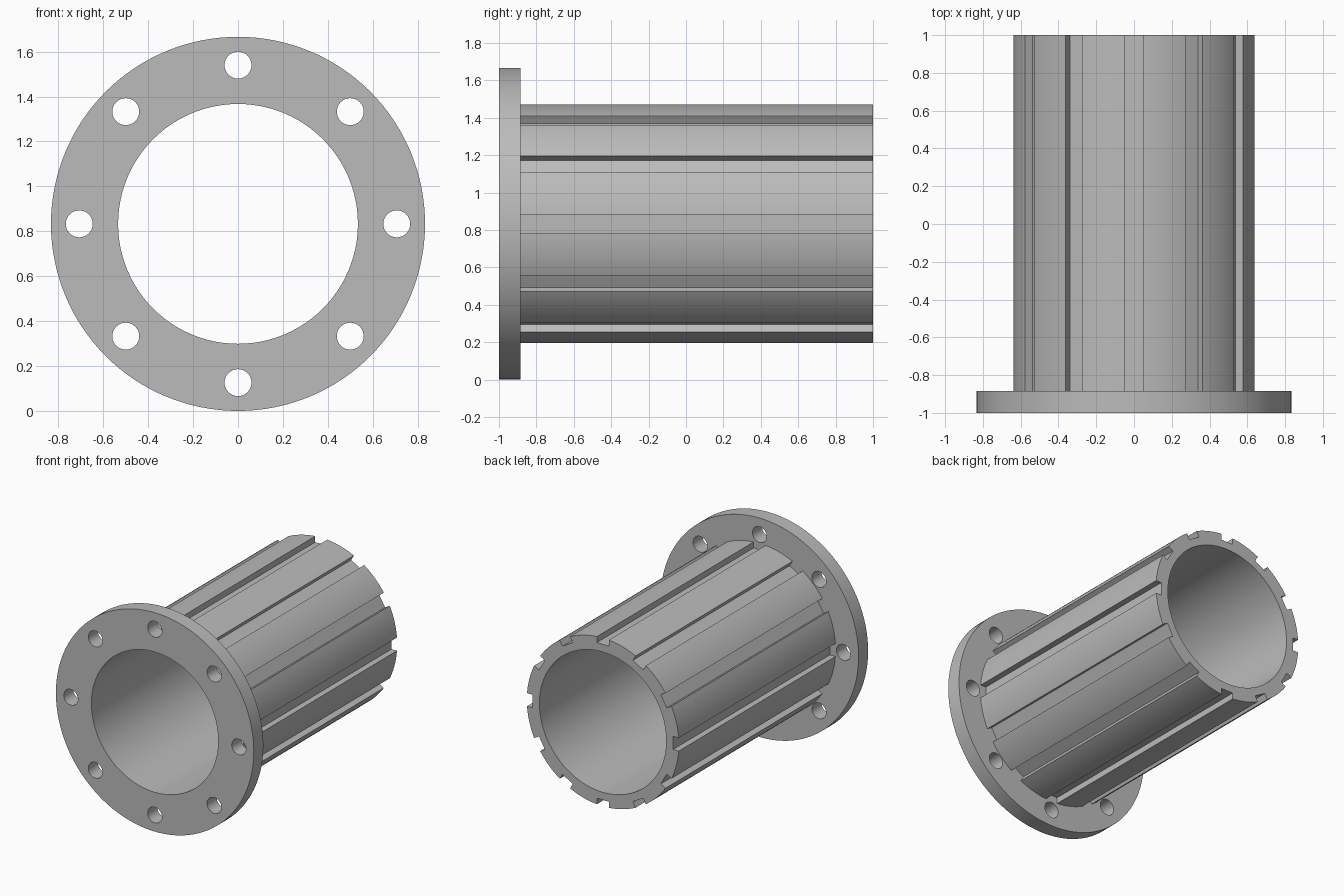
import bpy, bmesh
from math import sin, cos, asin, sqrt, pi, tau, radians

if "Cube" in bpy.data.objects:
    bpy.data.objects.remove(bpy.data.objects["Cube"], do_unlink=True)

FLANGE_R, BORE_R, SLEEVE_R, GROOVE_R = 0.833, 0.534, 0.64, 0.592
HOLE_RING_R, HOLE_R, HOLES = 0.707, 0.06, 8
GROOVES, GROOVE_HALF = 12, 0.05
FRONT, STEP, BACK = -1.0, -0.885, 1.0

grey = bpy.data.materials.new("machined grey")
grey.use_nodes = True
colour = (0.5, 0.5, 0.5, 1)
grey.diffuse_color = colour
grey.node_tree.nodes["Principled BSDF"].inputs["Base Color"].default_value = colour


def circle(radius, count, cx=0, cy=0):
    return [(cx + radius * cos(tau * i / count), cy + radius * sin(tau * i / count))
            for i in range(count)]


def grooved_outline():
    """Outer sleeve outline with parallel-sided, flat-bottomed keyways."""
    points = []
    half = asin(GROOVE_HALF / SLEEVE_R)
    pitch = tau / GROOVES
    land_steps = 10
    for i in range(GROOVES):
        a = i * pitch
        for side in (-1, 1):
            w = side * GROOVE_HALF
            points.append((GROOVE_R * cos(a) - w * sin(a), GROOVE_R * sin(a) + w * cos(a)))
        for k in range(land_steps + 1):
            b = a + half + (pitch - 2 * half) * k / land_steps
            points.append((SLEEVE_R * cos(b), SLEEVE_R * sin(b)))
    return points


def extruded(name, outlines, y0, y1):
    """Fill nested outlines and extrude them along y."""
    curve = bpy.data.curves.new(name + " profile", "CURVE")
    curve.dimensions = "2D"
    curve.fill_mode = "BOTH"
    curve.extrude = (y1 - y0) / 2
    for outline in outlines:
        spline = curve.splines.new("POLY")
        spline.points.add(len(outline) - 1)
        for p, (x, y) in zip(spline.points, outline):
            p.co = (x, y, 0, 1)
        spline.use_cyclic_u = True
    helper = bpy.data.objects.new(name + " helper", curve)
    bpy.context.collection.objects.link(helper)
    graph = bpy.context.evaluated_depsgraph_get()
    mesh = bpy.data.meshes.new_from_object(helper.evaluated_get(graph))
    bpy.data.objects.remove(helper, do_unlink=True)

    # Weld the caps to the walls and tidy the normals
    bm = bmesh.new()
    bm.from_mesh(mesh)
    bmesh.ops.remove_doubles(bm, verts=bm.verts, dist=1e-5)
    bmesh.ops.recalc_face_normals(bm, faces=bm.faces)
    bm.to_mesh(mesh)
    bm.free()
    mesh.materials.clear()
    mesh.materials.append(grey)

    obj = bpy.data.objects.new(name, mesh)
    bpy.context.collection.objects.link(obj)
    obj.rotation_euler.x = pi / 2
    obj.location = (0, (y0 + y1) / 2, FLANGE_R)
    bpy.ops.object.select_all(action="DESELECT")
    obj.select_set(True)
    bpy.context.view_layer.objects.active = obj
    bpy.ops.object.shade_smooth_by_angle(angle=radians(30))
    return obj


# Mounting flange with a ring of bolt holes
bolt_holes = [circle(HOLE_R, 32, x, y) for x, y in circle(HOLE_RING_R, HOLES)]
extruded("flange", [circle(FLANGE_R, 128), circle(BORE_R, 96)] + bolt_holes, FRONT, STEP)

# Sleeve with lengthwise keyways
extruded("grooved_sleeve", [grooved_outline(), circle(BORE_R, 96)], STEP, BACK)
